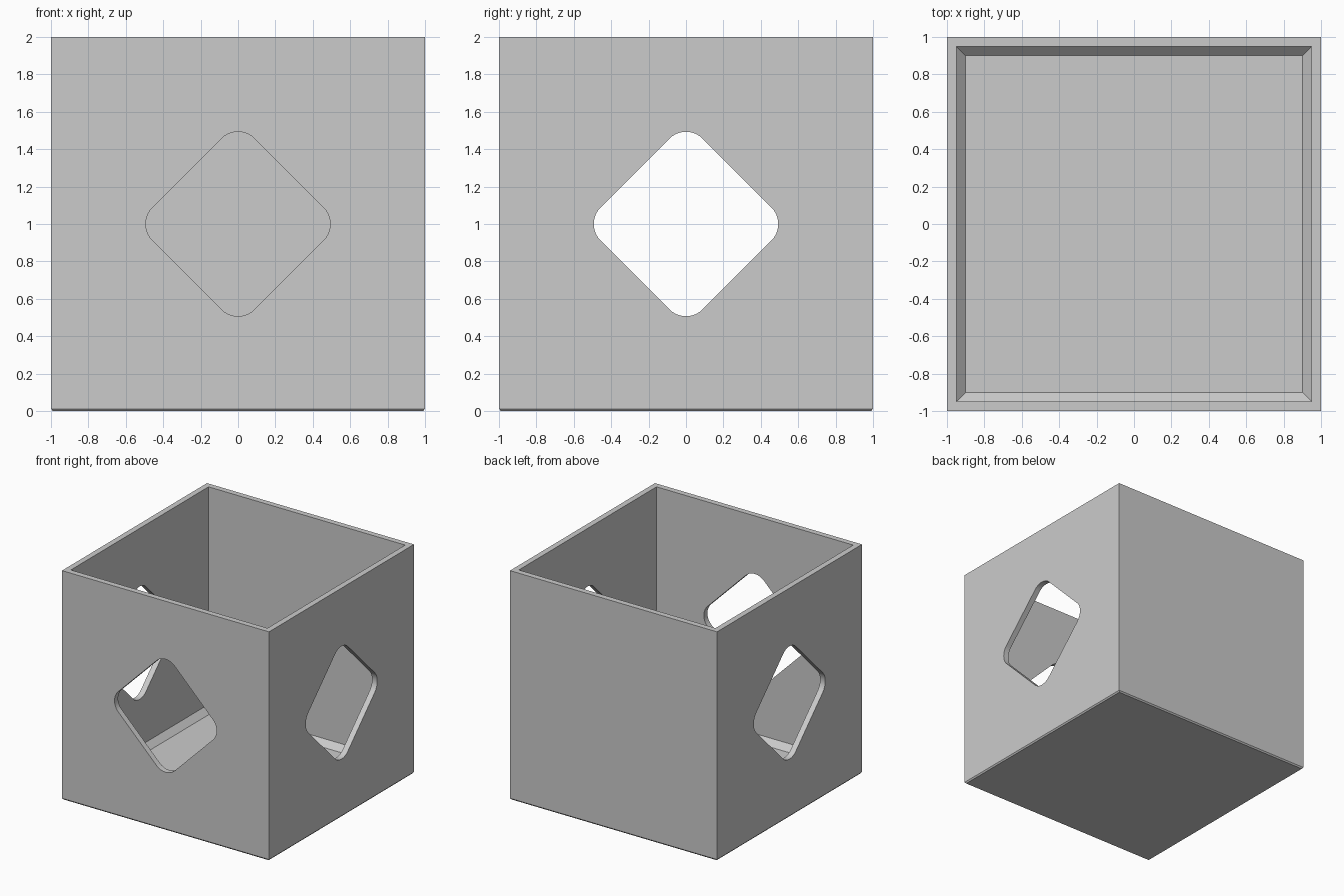
import bpy
import bmesh
import math

cube = bpy.data.objects.get("Cube")
if cube:
    bpy.data.objects.remove(cube, do_unlink=True)

grey = bpy.data.materials.new("plain_grey")
grey.use_nodes = True
colour = (0.6, 0.6, 0.6, 1)
grey.diffuse_color = colour
grey.node_tree.nodes["Principled BSDF"].inputs["Base Color"].default_value = colour


def loft(name, rings):
    """Join closed rings of points into a solid with capped ends."""
    bm = bmesh.new()
    loops = [[bm.verts.new(p) for p in ring] for ring in rings]
    n = len(loops[0])
    for a, b in zip(loops, loops[1:]):
        for i in range(n):
            j = (i + 1) % n
            bm.faces.new((a[i], a[j], b[j], b[i]))
    bm.faces.new(loops[0])
    bm.faces.new(loops[-1])
    bmesh.ops.recalc_face_normals(bm, faces=bm.faces)
    mesh = bpy.data.meshes.new(name)
    bm.to_mesh(mesh)
    bm.free()
    mesh.materials.append(grey)
    obj = bpy.data.objects.new(name, mesh)
    bpy.context.collection.objects.link(obj)
    return obj


def square(half, z):
    return [(-half, -half, z), (half, -half, z), (half, half, z), (-half, half, z)]


def diamond(reach=0.545, radius=0.125, steps=10):
    """Rounded diamond outline; reach is the sharp corner distance."""
    centre = reach - radius * math.sqrt(2)
    points = []
    for corner in range(4):
        a = corner * math.pi / 2
        for k in range(steps + 1):
            t = a + math.pi / 2 * (k / steps - 0.5)
            points.append((centre * math.cos(a) + radius * math.cos(t),
                           centre * math.sin(a) + radius * math.sin(t)))
    return points


# Open box: chamfered foot, thin walls, sloped edge around the floor
profile = [(0.99, 0), (1, 0.012), (1, 2), (0.95, 2), (0.95, 0.1), (0.9, 0.05)]
box = loft("open_box", [square(half, z) for half, z in profile])

# Window cutters: one through both sides, one through the front only
outline = diamond()
side_cutter = loft("side_window_cutter",
                   [[(x, u, 1 + v) for u, v in outline] for x in (-1.3, 1.3)])
front_cutter = loft("front_window_cutter",
                    [[(u, y, 1 + v) for u, v in outline] for y in (-1.3, -0.7)])

bpy.context.view_layer.objects.active = box
for cutter in (side_cutter, front_cutter):
    cutter.hide_render = True
    cut = box.modifiers.new(cutter.name, "BOOLEAN")
    cut.operation = "DIFFERENCE"
    cut.solver = "EXACT"
    cut.object = cutter
    bpy.ops.object.modifier_apply(modifier=cut.name)
    bpy.data.objects.remove(cutter, do_unlink=True)

# Smooth window corners, sharp box edges
bpy.ops.object.select_all(action="DESELECT")
box.select_set(True)
bpy.ops.object.shade_smooth_by_angle(angle=math.radians(30))
